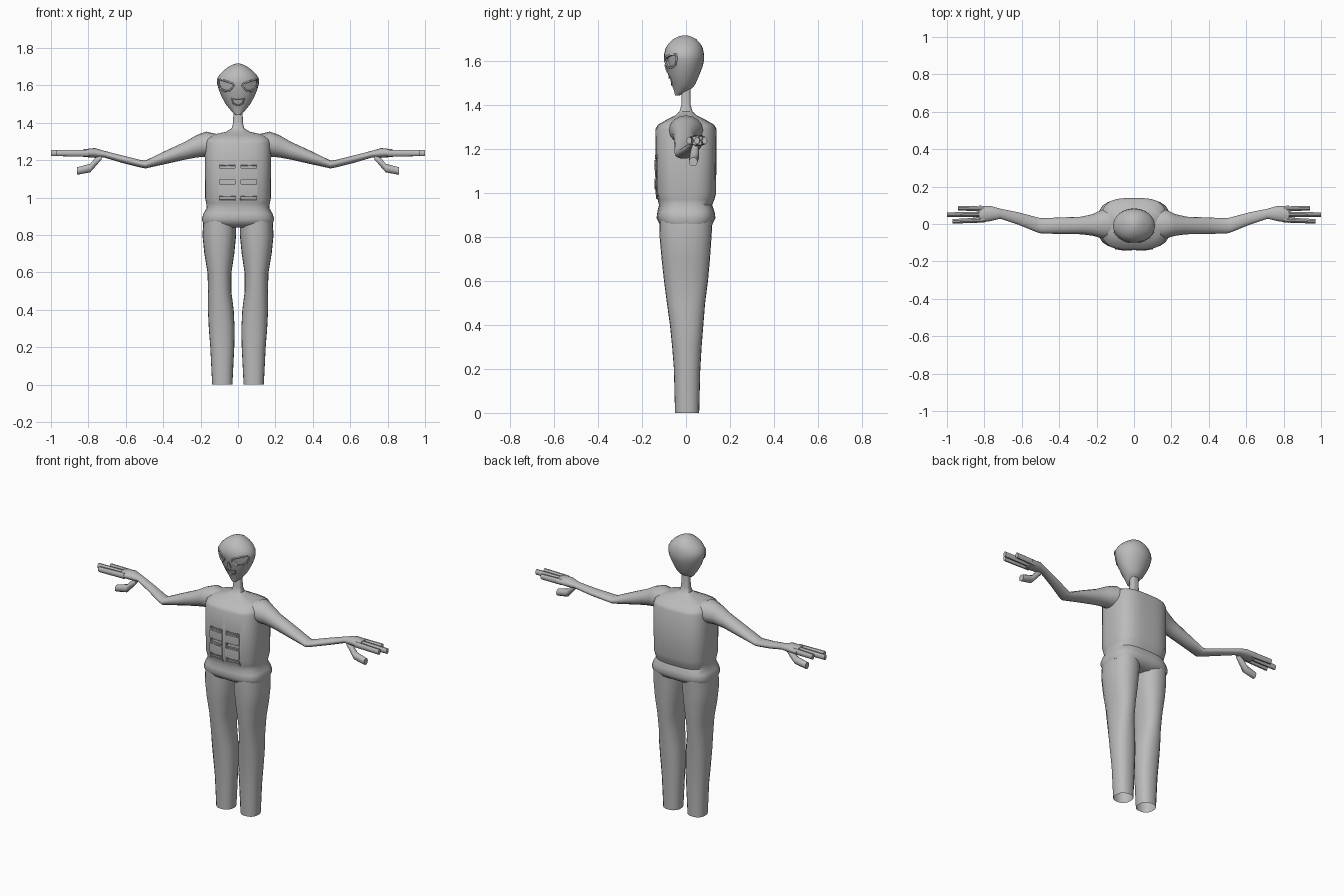
import bpy, bmesh, math

if "Cube" in bpy.data.objects:
    bpy.data.objects.remove(bpy.data.objects["Cube"])

grey = bpy.data.materials.new("plain_grey")
grey.diffuse_color = (0.5, 0.5, 0.5, 1)
grey.use_nodes = True
grey.node_tree.nodes["Principled BSDF"].inputs["Base Color"].default_value = grey.diffuse_color


def make(name, bm, angle=45):
    """Turn a bmesh into a smooth shaded object."""
    bmesh.ops.recalc_face_normals(bm, faces=bm.faces)
    me = bpy.data.meshes.new(name)
    bm.to_mesh(me)
    bm.free()
    me.materials.append(grey)
    ob = bpy.data.objects.new(name, me)
    bpy.context.collection.objects.link(ob)
    smooth(ob, angle)
    return ob


def smooth(ob, angle):
    for p in ob.data.polygons:
        p.use_smooth = True
    ob.data.set_sharp_from_angle(angle=math.radians(angle))


def loft(name, secs, axis="z", n=24, p=2.0, s=1, open_start=False, angle=45):
    """Skin superellipse rings. z: (z, cx, cy, rx, ry)   x: (x, cy, cz, ry, rz)"""
    bm = bmesh.new()
    rings = []
    for t, a, b, ra, rb in secs:
        ring = []
        for i in range(n):
            th = 2 * math.pi * i / n
            c, d = math.cos(th), math.sin(th)
            k = (abs(c) ** p + abs(d) ** p) ** (-1 / p)
            u, v = a + ra * c * k, b + rb * d * k
            co = (u * s, v, t) if axis == "z" else (t * s, u, v)
            ring.append(bm.verts.new(co))
        rings.append(ring)
    for r0, r1 in zip(rings, rings[1:]):
        for i in range(n):
            j = (i + 1) % n
            bm.faces.new((r0[i], r0[j], r1[j], r1[i]))
    if not open_start:
        bm.faces.new(rings[0][::-1])
    bm.faces.new(rings[-1])
    return make(name, bm, angle)


def front_y(secs, p, x, z):
    """Front surface of a z loft at x, z."""
    for lo, hi in zip(secs, secs[1:]):
        if lo[0] <= z <= hi[0]:
            f = (z - lo[0]) / (hi[0] - lo[0])
            _, _, cy, rx, ry = [q + (w - q) * f for q, w in zip(lo, hi)]
            return cy - ry * max(0.0, 1 - (abs(x) / rx) ** p) ** (1 / p)


def add_prism(bm, poly, surf, front, back):
    """Closed block over an outline, following the surface front and back."""
    m = len(poly)
    mid = (sum(q[0] for q in poly) / m, sum(q[1] for q in poly) / m)
    pts = poly + [mid]
    f = [bm.verts.new((x, surf(x, z) + front, z)) for x, z in pts]
    b = [bm.verts.new((x, surf(x, z) + back, z)) for x, z in pts]
    for i in range(m):
        j = (i + 1) % m
        bm.faces.new((f[i], f[j], f[m]))
        bm.faces.new((b[j], b[i], b[m]))
        bm.faces.new((f[i], b[i], b[j], f[j]))


def carve(ob, polys, surf, depth):
    """Sink outlines into an object."""
    bm = bmesh.new()
    for poly in polys:
        add_prism(bm, poly, surf, -0.05, depth)
    cutter = make("cutter", bm)
    cutter.hide_render = True
    mod = ob.modifiers.new("carve", "BOOLEAN")
    mod.operation, mod.solver, mod.object = "DIFFERENCE", "EXACT", cutter
    bpy.context.view_layer.objects.active = ob
    bpy.ops.object.modifier_apply(modifier=mod.name)
    bpy.data.objects.remove(cutter)
    smooth(ob, 40)


def rim(name, poly, surf, r):
    """Thin raised edge around an outline."""
    cu = bpy.data.curves.new(name, "CURVE")
    cu.dimensions, cu.bevel_depth, cu.bevel_resolution = "3D", r, 1
    sp = cu.splines.new("POLY")
    sp.points.add(len(poly) - 1)
    for pt, (x, z) in zip(sp.points, poly):
        pt.co = (x, surf(x, z), z, 1)
    sp.use_cyclic_u = True
    cu.materials.append(grey)
    bpy.context.collection.objects.link(bpy.data.objects.new(name, cu))


def mirror(poly):
    return [(-x, z) for x, z in poly][::-1]


def rect(x0, x1, z0, z1):
    return [(x0, z0), (x1, z0), (x1, z1), (x0, z1)]


# torso with hip roll, shoulders and neck
TORSO = [(.84, 0, 0, .13, .085), (.858, 0, 0, .185, .12), (.885, 0, 0, .194, .134),
         (.915, 0, 0, .184, .13), (.945, 0, -.002, .167, .121), (.97, 0, 0, .17, .129),
         (1.0, 0, 0, .176, .137), (1.29, 0, 0, .177, .139), (1.31, 0, 0, .172, .128),
         (1.335, 0, 0, .14, .085), (1.352, 0, 0, .065, .05), (1.37, 0, 0, .034, .03),
         (1.40, 0, 0, .026, .021), (1.50, 0, 0, .024, .02)]
torso = loft("torso", TORSO, n=36, p=3.2)
torso_y = lambda x, z: front_y(TORSO, 3.2, x, z)

# stomach: slots sunk in two columns, with slightly raised muscle pads
slots = [rect(.014, .1, z0, z1) for z0, z1 in ((1.157, 1.172), (1.072, 1.098), (.987, 1.006))]
slots += [mirror(q) for q in slots]
carve(torso, slots, torso_y, .014)
for q in slots:
    rim("stomach_slot_rim", q, torso_y, .003)
bm = bmesh.new()
for z0, z1 in ((1.102, 1.15), (1.012, 1.066), (.972, .984)):
    pad = rect(.01, .102, z0, z1)
    add_prism(bm, pad, torso_y, -.005, .01)
    add_prism(bm, mirror(pad), torso_y, -.005, .01)
make("stomach_pads", bm, 30)

# head
HEAD = [(1.443, 0, -.04, .012, .01), (1.46, 0, -.025, .033, .028), (1.48, 0, -.014, .05, .046),
        (1.50, 0, -.011, .066, .056), (1.54, 0, -.01, .088, .072), (1.58, 0, -.008, .104, .085),
        (1.61, 0, -.008, .112, .091), (1.635, 0, -.009, .112, .09), (1.66, 0, -.008, .097, .084),
        (1.68, 0, -.007, .077, .072), (1.70, 0, -.006, .05, .052), (1.711, 0, -.005, .028, .03),
        (1.717, 0, -.005, .008, .009)]
head = loft("head", HEAD, n=32)
head_y = lambda x, z: front_y(HEAD, 2.0, x, z)

# slanted eyes and mouth
eye = [(.022, 1.598), (.045, 1.572), (.07, 1.57), (.092, 1.582), (.104, 1.61),
       (.103, 1.63), (.08, 1.628), (.05, 1.618), (.028, 1.61)]
mouth = [(-.035, 1.53), (-.025, 1.503), (0, 1.492), (.025, 1.503), (.035, 1.53), (0, 1.524)]
carve(head, [eye, mirror(eye), mouth], head_y, .013)
rim("eye_rim_left", eye, head_y, .005)
rim("eye_rim_right", mirror(eye), head_y, .005)
rim("lips", mouth, head_y, .004)
bm = bmesh.new()
add_prism(bm, [(-.012, 1.547), (.012, 1.547), (.005, 1.585), (-.005, 1.585)], head_y, -.005, .008)
make("nose", bm, 60)

# limbs, one set on each side
LEG = [(0, .084, .005, .054, .055), (.2, .084, .005, .064, .06), (.3, .087, .004, .069, .067),
       (.4, .092, .003, .069, .076), (.5, .098, 0, .062, .087), (.6, .099, 0, .064, .1),
       (.7, .1, -.001, .08, .11), (.8, .1, -.002, .09, .118), (.88, .0975, 0, .0875, .121)]
ARM = [(.1, 0, 1.272, .085, .065), (.17, 0, 1.286, .077, .067), (.22, -.005, 1.275, .058, .06),
       (.28, -.008, 1.252, .047, .048), (.39, -.009, 1.214, .044, .035),
       (.495, -.01, 1.177, .041, .021), (.52, -.004, 1.181, .04, .02),
       (.62, .03, 1.206, .033, .02), (.715, .055, 1.232, .027, .018),
       (.765, .056, 1.239, .04, .026), (.83, .052, 1.238, .046, .02)]
THUMB = [(.73, .042, 1.217, .012, .014), (.765, .04, 1.187, .02, .025),
         (.79, .036, 1.158, .022, .024), (.862, .033, 1.142, .02, .021)]
for side, s in (("left", 1), ("right", -1)):
    loft("leg_" + side, LEG, n=20, p=2.4, s=s, open_start=True)
    loft("arm_" + side, ARM, "x", n=16, s=s)
    loft("thumb_" + side, THUMB, "x", n=10, s=s)
    for y0, y1, tip in ((.08, .085, .94), (.052, .05, 1.0), (.022, .014, .97)):
        finger = [(.8, y0, 1.238, .014, .019), (tip, y1, 1.238, .012, .017)]
        loft("finger_" + side, finger, "x", n=10, s=s)
